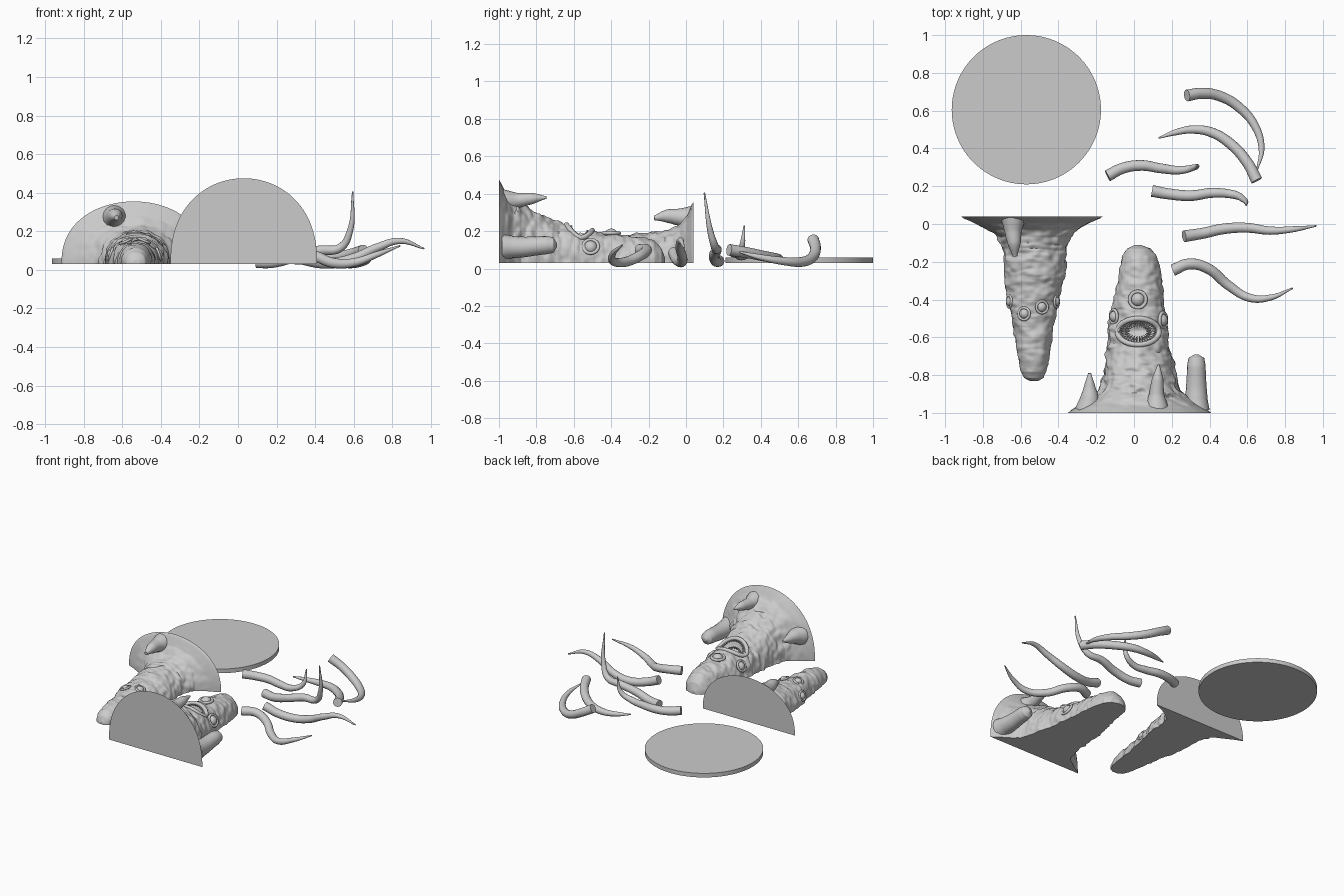
import bpy, bmesh, math
from mathutils import Vector, noise

if "Cube" in bpy.data.objects:
    bpy.data.objects.remove(bpy.data.objects["Cube"])

Z0 = 0.03   # height of the flat split faces

# rows: y, centre x, half width, height above the split face
SMALL = [(0.04, -0.54, 0.375, 0.325), (0.03, -0.54, 0.36, 0.31), (0.005, -0.54, 0.30, 0.25),
         (-0.03, -0.535, 0.235, 0.205), (-0.07, -0.53, 0.19, 0.18), (-0.13, -0.525, 0.17, 0.165),
         (-0.25, -0.525, 0.16, 0.155), (-0.41, -0.535, 0.13, 0.13), (-0.55, -0.535, 0.105, 0.115),
         (-0.7, -0.53, 0.083, 0.1), (-0.78, -0.53, 0.068, 0.085), (-0.815, -0.53, 0.05, 0.06),
         (-0.832, -0.53, 0.02, 0.02)]
LARGE = [(-1.0, 0.03, 0.38, 0.445), (-0.985, 0.03, 0.36, 0.42), (-0.955, 0.03, 0.315, 0.37),
         (-0.92, 0.03, 0.26, 0.335), (-0.88, 0.03, 0.215, 0.30), (-0.8, 0.03, 0.19, 0.26),
         (-0.68, 0.025, 0.168, 0.21), (-0.57, 0.02, 0.157, 0.18), (-0.45, 0.02, 0.138, 0.16),
         (-0.35, 0.03, 0.122, 0.15), (-0.25, 0.03, 0.11, 0.135), (-0.17, 0.03, 0.088, 0.115),
         (-0.13, 0.025, 0.06, 0.075), (-0.112, 0.02, 0.02, 0.025)]
MOUTH = (0.022, -0.57, 0.098, 0.06)   # centre x, y and half sizes


def section(rows, y):
    for a, b in zip(rows, rows[1:]):
        if min(a[0], b[0]) - 1e-6 <= y <= max(a[0], b[0]) + 1e-6:
            t = (y - a[0]) / (b[0] - a[0])
            return [a[k] + (b[k] - a[k]) * t for k in (1, 2, 3)]


def point(rows, y, ang):
    cx, hw, h = section(rows, y)
    return Vector((cx + hw * math.cos(ang), y, Z0 + h * max(math.sin(ang), 0) ** 0.85))


def top_z(rows, x, y):
    cx, hw, _ = section(rows, y)
    return point(rows, y, math.acos(max(-1, min(1, (x - cx) / hw)))).z


def finish(bm, name, angle=40):
    bmesh.ops.recalc_face_normals(bm, faces=bm.faces)
    me = bpy.data.meshes.new(name)
    bm.to_mesh(me)
    bm.free()
    ob = bpy.data.objects.new(name, me)
    bpy.context.collection.objects.link(ob)
    smooth(ob, angle)
    return ob


def smooth(ob, angle=40):
    bpy.ops.object.select_all(action='DESELECT')
    ob.select_set(True)
    bpy.context.view_layer.objects.active = ob
    bpy.ops.object.shade_smooth_by_angle(angle=math.radians(angle))


def half_body(name, rows, mouth=None):
    bm = bmesh.new()
    n, m = 150, 72
    ya, yb = rows[0][0], rows[-1][0]
    ys = sorted({ya + (yb - ya) * i / n for i in range(n + 1)} | {r[0] for r in rows},
                reverse=yb < ya)
    ys[0], ys[-1] = ya, yb
    grid = []
    for y in ys:
        cx, hw, h = section(rows, y)
        fade = min(1, abs(y - ya) / 0.1)
        row = []
        for j in range(m + 1):
            p = point(rows, y, math.pi * j / m)
            # lumpy skin with sagging ledges
            q = Vector((p.x * 11, y * 13, p.z * 11))
            f = 0.07 * noise.noise(q) + 0.05 * noise.noise(q * 2.3)
            f += 0.05 * abs(noise.noise(Vector((p.x * 9, y * 30, p.z * 9))))
            f = 1 + fade * f
            x, z = cx + (p.x - cx) * f, Z0 + (p.z - Z0) * f
            if mouth:
                d = ((x - mouth[0]) / mouth[2]) ** 2 + ((y - mouth[1]) / mouth[3]) ** 2
                if d < 1:
                    z = max(Z0 + 0.01, z - 0.085 * (1 - d) ** 0.4)
            row.append(bm.verts.new((x, y, z)))
        grid.append(row)
    for a, b in zip(grid, grid[1:]):
        for j in range(m):
            bm.faces.new((a[j], a[j + 1], b[j + 1], b[j]))
        bm.faces.new((a[m], a[0], b[0], b[m]))
    bm.faces.new(grid[0])
    bm.faces.new(grid[-1])
    return finish(bm, name)


def tube(name, pts, radii, closed=False):
    cu = bpy.data.curves.new(name, 'CURVE')
    cu.dimensions = '3D'
    cu.bevel_depth = 1
    cu.bevel_resolution = 6
    cu.resolution_u = 10
    cu.use_fill_caps = True
    sp = cu.splines.new('BEZIER')
    sp.use_cyclic_u = closed
    sp.bezier_points.add(len(pts) - 1)
    for k, (b, p) in enumerate(zip(sp.bezier_points, pts)):
        b.co = p
        b.handle_left_type = b.handle_right_type = 'AUTO'
        t = k / (len(pts) - 1) * (len(radii) - 1)
        i = min(int(t), len(radii) - 2)
        b.radius = radii[i] + (radii[i + 1] - radii[i]) * (t - i)
    ob = bpy.data.objects.new(name, cu)
    bpy.context.collection.objects.link(ob)
    bpy.ops.object.select_all(action='DESELECT')
    ob.select_set(True)
    bpy.context.view_layer.objects.active = ob
    bpy.ops.object.convert(target='MESH')
    smooth(bpy.context.object, 50)


def eye(name, rows, y, deg, r):
    a = math.radians(deg)
    p = point(rows, y, a)
    nrm = Vector((math.cos(a), 0, math.sin(a)))
    side = Vector((-nrm.z, 0, nrm.x))
    bm = bmesh.new()
    bmesh.ops.create_uvsphere(bm, u_segments=24, v_segments=14, radius=r)
    bmesh.ops.translate(bm, verts=bm.verts, vec=p - nrm * r * 0.25)
    finish(bm, name, 60)
    ring = [p + nrm * 0.003 + (side * math.cos(t) + Vector((0, 1, 0)) * math.sin(t)) * r * 1.12
            for t in (k * math.tau / 10 for k in range(10))]
    tube(name + "_lid", ring, [r * 0.25, r * 0.25], True)


# split halves of the creature's body
half_body("small_half", SMALL)
half_body("large_half", LARGE, MOUTH)

# round base plate
bm = bmesh.new()
bmesh.ops.create_cone(bm, cap_ends=True, segments=96, radius1=0.395, radius2=0.395, depth=0.03)
bmesh.ops.translate(bm, verts=bm.verts, vec=(-0.57, 0.605, 0.045))
finish(bm, "base_plate")

# eyes
for k, (y, deg) in enumerate([(-0.41, 160), (-0.475, 113), (-0.44, 68), (-0.41, 20)]):
    eye(f"small_eye_{k}", SMALL, y, deg, 0.028)
eye("top_eye", LARGE, -0.4, 92, 0.038)
eye("right_eye", LARGE, -0.51, 27, 0.036)
eye("left_eye", LARGE, -0.49, 150, 0.032)

# mouth: lip and rows of teeth
mx, my, ma, mb = MOUTH
lip = []
for k in range(20):
    t = k * math.tau / 20
    x, y = mx + ma * 1.12 * math.cos(t), my + mb * 1.15 * math.sin(t)
    lip.append((x, y, top_z(LARGE, x, y) + 0.004))
tube("lip", lip, [0.014, 0.014], True)
bm = bmesh.new()
for scale, drop, count in ((0.98, 0.006, 34), (0.66, 0.045, 22)):
    for k in range(count):
        t = k * math.tau / count
        x, y = mx + ma * scale * math.cos(t), my + mb * scale * math.sin(t)
        p = Vector((x, y, top_z(LARGE, x, y) - drop))
        d = Vector((mx - x, my - y, 0.035)).normalized()
        g = bmesh.ops.create_cone(bm, cap_ends=True, segments=6, radius1=0.007, radius2=0.001,
                                  depth=0.026)['verts']
        bmesh.ops.rotate(bm, verts=g, matrix=d.to_track_quat('Z', 'Y').to_matrix())
        bmesh.ops.translate(bm, verts=g, vec=p + d * 0.01)
finish(bm, "teeth")

# horns and stump growing from the flanges
tube("small_horn", [(-0.64, 0.03, 0.27), (-0.64, -0.04, 0.275), (-0.635, -0.1, 0.28),
                    (-0.63, -0.17, 0.27)], [0.065, 0.045, 0.036, 0.012])
tube("top_horn", [(0.12, -0.98, 0.36), (0.12, -0.9, 0.365), (0.125, -0.82, 0.375),
                  (0.13, -0.745, 0.38)], [0.065, 0.04, 0.03, 0.006])
tube("left_horn", [(-0.24, -0.98, 0.2), (-0.235, -0.92, 0.21), (-0.235, -0.86, 0.215),
                   (-0.235, -0.79, 0.225)], [0.07, 0.05, 0.03, 0.008])
tube("stump", [(0.33, -0.985, 0.115), (0.33, -0.93, 0.115), (0.33, -0.87, 0.115), (0.33, -0.81, 0.12),
               (0.33, -0.75, 0.125), (0.33, -0.71, 0.125), (0.33, -0.69, 0.125)],
     [0.07, 0.06, 0.055, 0.051, 0.049, 0.042, 0.01])

# loose tentacles
TENTACLES = [
    [(0.28, 0.68, 0.155), (0.36, 0.692, 0.11), (0.46, 0.675, 0.06), (0.56, 0.615, 0.035),
     (0.64, 0.52, 0.04), (0.675, 0.4, 0.06), (0.65, 0.28, 0.09)],
    [(0.65, 0.23, 0.1), (0.6, 0.325, 0.085), (0.51, 0.425, 0.065), (0.41, 0.485, 0.055),
     (0.31, 0.5, 0.05), (0.22, 0.485, 0.055), (0.13, 0.455, 0.065)],
    [(-0.14, 0.255, 0.09), (-0.06, 0.295, 0.08), (0.04, 0.31, 0.075), (0.14, 0.295, 0.07),
     (0.24, 0.285, 0.075), (0.32, 0.3, 0.12), (0.34, 0.312, 0.23)],
    [(0.095, 0.175, 0.04), (0.18, 0.16, 0.04), (0.3, 0.15, 0.07), (0.42, 0.165, 0.1),
     (0.53, 0.155, 0.115), (0.58, 0.13, 0.2), (0.595, 0.098, 0.405)],
    [(0.265, -0.065, 0.085), (0.36, -0.05, 0.05), (0.48, -0.025, 0.035), (0.6, -0.02, 0.06),
     (0.72, -0.035, 0.115), (0.84, -0.028, 0.15), (0.965, -0.01, 0.11)],
    [(0.205, -0.245, 0.1), (0.29, -0.212, 0.1), (0.39, -0.235, 0.075), (0.5, -0.325, 0.035),
     (0.61, -0.39, 0.04), (0.72, -0.39, 0.08), (0.84, -0.34, 0.125)]]
for k, path in enumerate(TENTACLES):
    tube(f"tentacle_{k}", path, [0.031, 0.029, 0.028, 0.026, 0.022, 0.016, 0.004])
